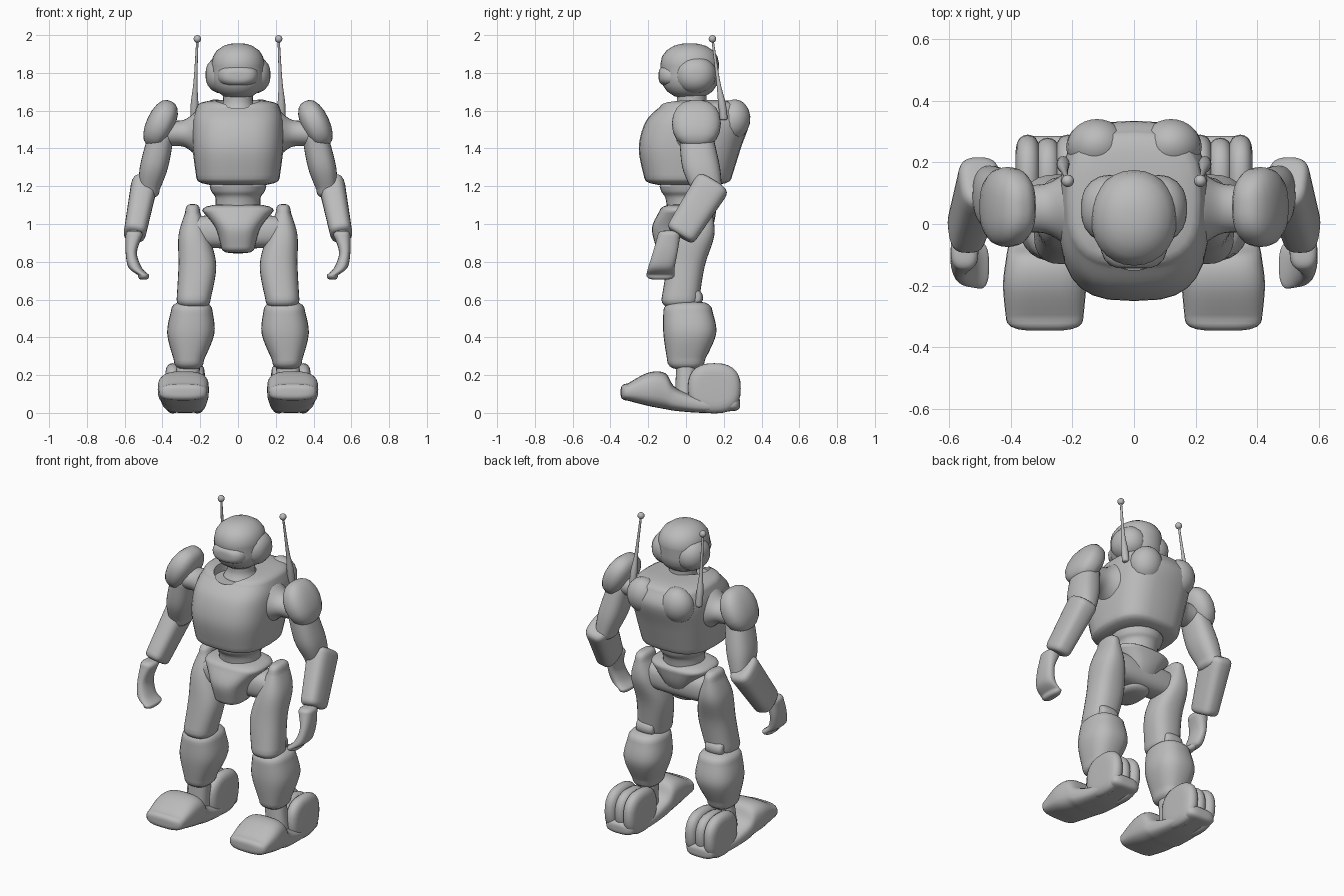
import bpy
import bmesh
from math import cos, sin, pi, radians, copysign
from mathutils import Matrix, Vector

if "Cube" in bpy.data.objects:
    bpy.data.objects.remove(bpy.data.objects["Cube"])

grey = bpy.data.materials.new("plain_grey")
grey.use_nodes = True
grey.diffuse_color = (0.5, 0.5, 0.5, 1)
grey.node_tree.nodes["Principled BSDF"].inputs["Base Color"].default_value = grey.diffuse_color

SIDES = 28
STEPS = 5
CAP_ANGLES = [radians(angle) for angle in (20, 40, 60, 75, 85)]


def smooth_path(keys):
    """Pass a smooth curve through the key sections."""
    keys = [Vector(key) for key in keys]
    path = [keys[0]]
    for index in range(len(keys) - 1):
        start, end = keys[index], keys[index + 1]
        before = keys[max(index - 1, 0)]
        after = keys[min(index + 2, len(keys) - 1)]
        for step in range(1, STEPS + 1):
            u = step / STEPS
            leave, arrive = (end - before) / 2, (after - start) / 2
            path.append(start + leave * u
                        + (3 * (end - start) - 2 * leave - arrive) * u ** 2
                        + (2 * (start - end) + leave + arrive) * u ** 3)
    return path


def cap(section, height, dome):
    """Shrinking sections that round off one end."""
    along, a, b, radius_a, radius_b = section
    return [(along + height * sin(angle), a, b,
             radius_a * cos(angle) ** dome, radius_b * cos(angle) ** dome)
            for angle in CAP_ANGLES]


def outline(section, axis, power):
    """Superellipse points of one section, set across the given axis."""
    along, a, b, radius_a, radius_b = section
    for side in range(SIDES):
        c, s = cos(2 * pi * side / SIDES), sin(2 * pi * side / SIDES)
        p = a + radius_a * copysign(abs(c) ** (2 / power), c)
        q = b + radius_b * copysign(abs(s) ** (2 / power), s)
        yield {"x": (along, p, q), "y": (p, along, q), "z": (p, q, along)}[axis]


def body(name, *keys, soft, dome=.5, power=2.5, axis="z", place=None, mirror=True):
    """Skin key sections (position, centre a, centre b, radius a, radius b) with round ends."""
    path = smooth_path(keys)
    sections = cap(path[0], -soft, dome)[::-1] + path + cap(path[-1], soft, dome)
    bm = bmesh.new()
    loops = [[bm.verts.new(point) for point in outline(section, axis, power)]
             for section in sections]
    for low, high in zip(loops, loops[1:]):
        for side in range(SIDES):
            bm.faces.new((low[side - 1], low[side], high[side], high[side - 1]))
    bm.faces.new(loops[0])
    bm.faces.new(loops[-1])
    if place:
        bm.transform(place)
    bmesh.ops.recalc_face_normals(bm, faces=bm.faces)
    for face in bm.faces:
        face.smooth = True
    mesh = bpy.data.meshes.new(name)
    bm.to_mesh(mesh)
    bm.free()
    mesh.materials.append(grey)
    part = bpy.data.objects.new(name, mesh)
    bpy.context.collection.objects.link(part)
    if mirror:
        part.modifiers.new("Mirror", "MIRROR").use_mirror_merge = False
    return part


def pose(centre, tilt_x=0, tilt_y=0):
    """Move a part to its centre after leaning it."""
    return (Matrix.Translation(Vector(centre))
            @ Matrix.Rotation(radians(tilt_y), 4, "Y")
            @ Matrix.Rotation(radians(tilt_x), 4, "X"))


# Head, ear domes, visor and neck
body("head", (1.77, 0, .02, .14, .15), (1.85, 0, .02, .14, .155),
     soft=.107, dome=.85, power=2.1, mirror=False)
body("ear_dome", (.08, .05, 1.79, .11, .1), soft=.092, dome=.8, power=2.1, axis="x")
body("visor", (-.06, 0, 1.785, .11, .06), soft=.085, axis="y", mirror=False)
body("neck", (1.6, 0, .03, .1, .1), (1.64, 0, .03, .08, .08), (1.7, 0, .03, .08, .08),
     soft=.02, power=2, mirror=False)

# Chest with a collar recess that breaks the front rim
chest = body("chest", (1.24, 0, .01, .22, .23), (1.4, 0, .02, .24, .27),
             (1.54, 0, .06, .24, .275), (1.62, 0, .08, .22, .22),
             soft=.037, power=2.9, mirror=False)
bpy.ops.mesh.primitive_cylinder_add(vertices=40, radius=.12, depth=.2, location=(0, -.03, 1.7))
cutter = bpy.context.object
cutter.hide_render = True
collar = chest.modifiers.new("Collar", "BOOLEAN")
collar.operation = "DIFFERENCE"
collar.object = cutter
bpy.context.view_layer.objects.active = chest
bpy.ops.object.modifier_apply(modifier=collar.name)
bpy.data.objects.remove(cutter)
body("back_corner", (0, 0, 0, .1, .09), soft=.11, dome=1, power=2,
     place=pose((.12, .25, 1.55), tilt_x=-12))

# Antennas
body("antenna", (1.56, .23, .2, .02, .02), (1.64, .23, .19, .02, .02),
     (1.76, .225, .17, .01, .01), (1.98, .215, .14, .006, .006), soft=.01, power=2)
body("antenna_tip", (1.98, .215, .14, .02, .02), soft=.02, dome=1, power=2)

# Waist, pelvis and hips
body("waist", (1.08, 0, .02, .12, .12), (1.14, 0, .02, .12, .13), (1.17, 0, .02, .14, .15),
     (1.2, 0, .02, .15, .16), soft=.02, power=2, mirror=False)
body("pelvis", (.88, 0, -.04, .09, .12), (.98, 0, -.02, .12, .16), (1.07, 0, .01, .19, .15),
     soft=.035, power=2.8, mirror=False)
body("hip_axle", (0, .03, .96, .09, .09), soft=.26, dome=.2, axis="x", mirror=False)

# Legs
body("thigh", (.6, .235, -.03, .09, .1), (.78, .215, 0, .1, .1),
     (.94, .235, .04, .08, .11), (1.06, .24, .06, .04, .08), soft=.045)
body("knee_joint", (.24, .04, .61, .05, .05), soft=.06, dome=.3, power=2, axis="x")
body("lower_leg", (.28, .26, 0, .08, .1), (.42, .25, .02, .125, .14), (.54, .245, .01, .11, .13),
     soft=.05)
body("ankle", (.06, .28, 0, .07, .06), (.28, .26, 0, .06, .05), soft=.02)

# Feet: wedge toe running back into a thin sole, with three rounded heel bands
body("foot", (-.31, .29, .11, .125, .045), (-.2, .29, .125, .135, .088),
     (-.11, .285, .115, .13, .095), (-.05, .285, .07, .12, .06),
     (.1, .28, .04, .105, .04), (.25, .28, .05, .095, .04),
     soft=.036, power=3, axis="y")
for label, x, radius in (("inner", .215, .14), ("middle", .28, .13), ("outer", .345, .14)):
    body(label + "_heel_band", (x, .15, .13, radius, radius * .95),
         soft=.04, dome=.3, axis="x")

# Arms
body("shoulder_axle", (.22, .05, 1.48, .12, .12), (.29, .05, 1.48, .08, .07),
     (.4, .05, 1.48, .08, .07), soft=.02, power=2, axis="x")
body("shoulder_pad", (0, 0, 0, .075, .13), soft=.132, dome=.75,
     place=pose((.41, .055, 1.53), tilt_y=-25))
body("upper_arm", (1.18, .47, .11, .055, .08), (1.3, .445, .08, .075, .1),
     (1.46, .41, .055, .07, .09), soft=.04)
body("forearm", (-.14, 0, 0, .06, .085), (.13, 0, 0, .07, .095), soft=.038, dome=.3, power=3,
     place=pose((.52, .06, 1.085), tilt_x=-32, tilt_y=-11))
body("hand", (.73, .5, -.135, .03, .075), (.77, .545, -.13, .035, .07),
     (.85, .565, -.11, .03, .065), (.94, .55, -.09, .045, .06), soft=.025)
